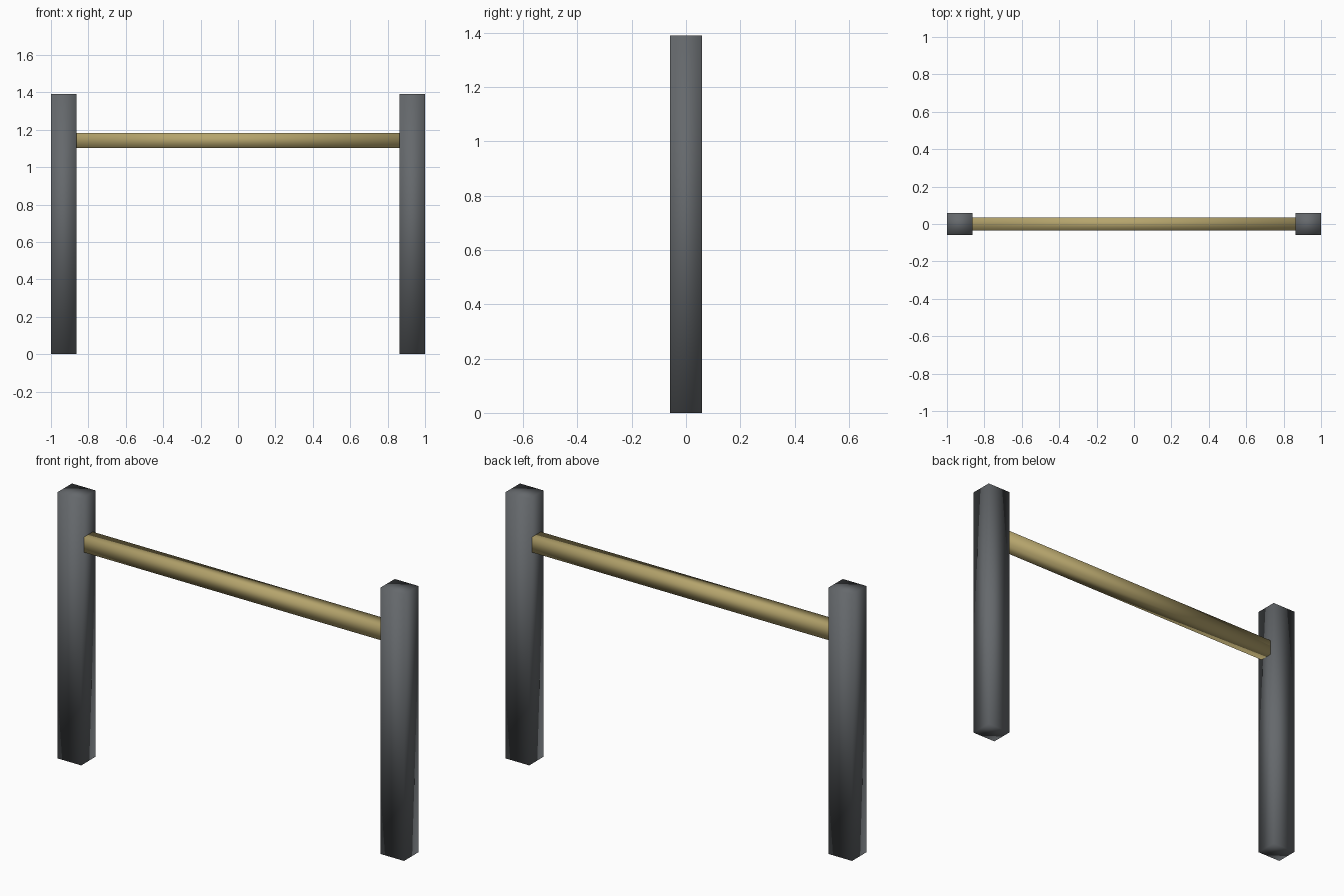
import bpy

if "Cube" in bpy.data.objects:
    bpy.data.objects.remove(bpy.data.objects["Cube"], do_unlink=True)


def make_material(name, rgb):
    mat = bpy.data.materials.new(name)
    mat.use_nodes = True
    color = (*rgb, 1.0)
    mat.diffuse_color = color
    mat.node_tree.nodes["Principled BSDF"].inputs["Base Color"].default_value = color
    return mat


def make_block(name, size, center, mat):
    """Four-sided bar with normals blended softly over its corners."""
    bpy.ops.mesh.primitive_cube_add(size=1, location=center)
    block = bpy.context.object
    block.name = name
    block.scale = size
    bpy.ops.object.transform_apply(location=False, rotation=False, scale=True)
    bpy.ops.object.shade_smooth()
    block.data.materials.append(mat)
    return block


dark_grey = make_material("dark grey", (0.13, 0.14, 0.15))
tan = make_material("tan brass", (0.46, 0.37, 0.15))

POST_W, POST_D, POST_H = 0.136, 0.118, 1.39
post_x = 1 - POST_W / 2

# Upright posts
for side, sign in (("left", 1), ("right", -1)):
    make_block(side + "_post", (POST_W, POST_D, POST_H),
               (sign * post_x, 0, POST_H / 2), dark_grey)

# Crossbar spanning between the inner faces of the posts
make_block("crossbar", (2 - 2 * POST_W, 0.072, 0.08), (0, 0, 1.143), tan)
